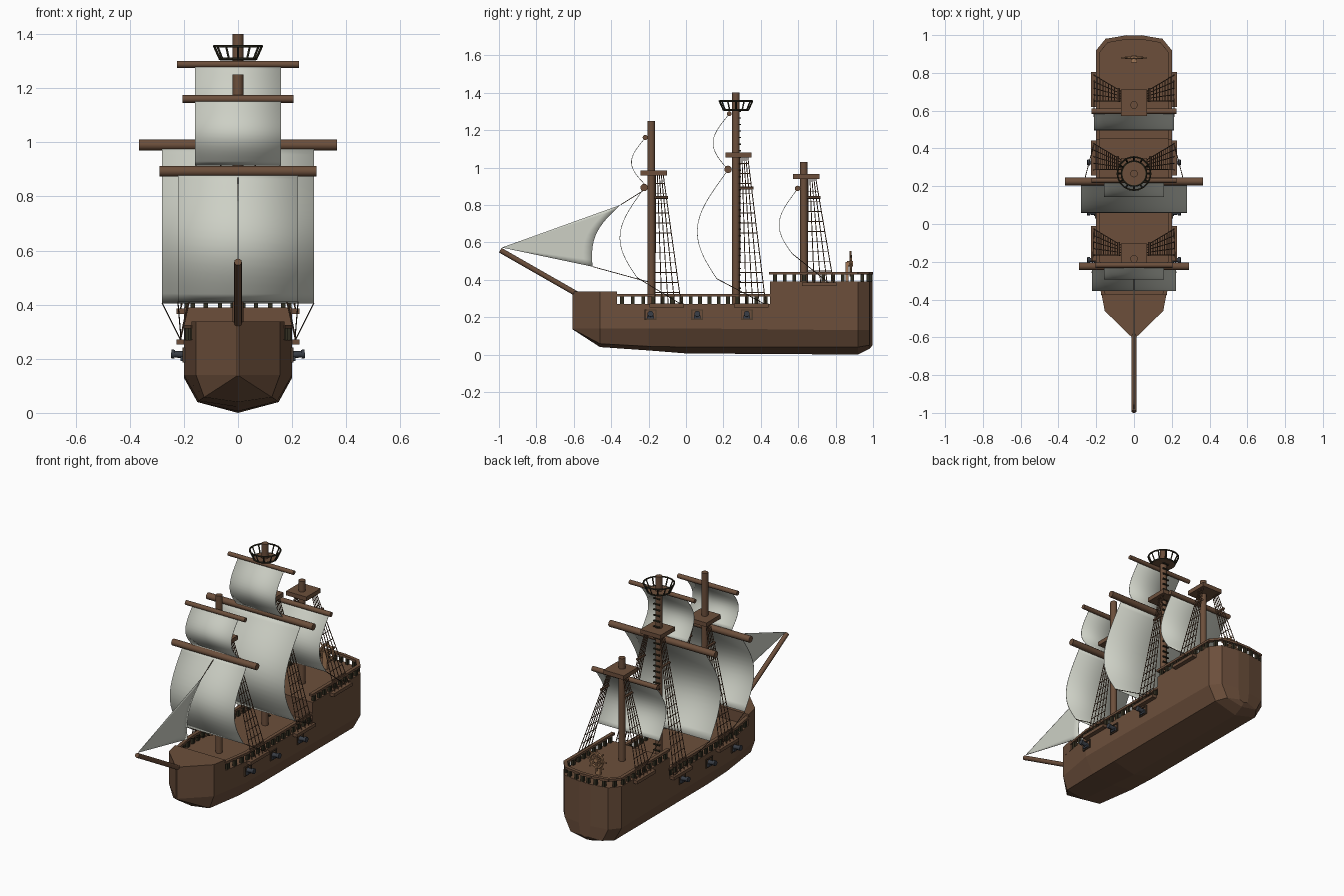
import bpy, bmesh, math
from mathutils import Vector, Matrix

if "Cube" in bpy.data.objects:
    bpy.data.objects.remove(bpy.data.objects["Cube"])


def material(name, rgb):
    m = bpy.data.materials.new(name)
    m.diffuse_color = (*rgb, 1)
    m.use_nodes = True
    m.node_tree.nodes["Principled BSDF"].inputs["Base Color"].default_value = m.diffuse_color
    return m


WOOD = material("brown wood", (0.15, 0.078, 0.044))
NET = material("brown rope", (0.145, 0.075, 0.04))
ROPE = material("dark rope", (0.075, 0.045, 0.026))
DARK = material("blackened wood", (0.03, 0.026, 0.014))
SAIL = material("grey white canvas", (0.61, 0.63, 0.56))
IRON = material("slate iron", (0.04, 0.047, 0.06))
TAN = material("light wood", (0.36, 0.19, 0.095))


def finish(name, bm, mat, smooth=False, normals=True):
    if normals:
        bmesh.ops.recalc_face_normals(bm, faces=bm.faces)
    me = bpy.data.meshes.new(name)
    bm.to_mesh(me)
    bm.free()
    me.materials.append(mat)
    ob = bpy.data.objects.new(name, me)
    bpy.context.collection.objects.link(ob)
    if smooth:
        bpy.context.view_layer.objects.active = ob
        ob.select_set(True)
        bpy.ops.object.shade_smooth_by_angle(angle=math.radians(40))
        ob.select_set(False)
    return ob


def rod(bm, a, b, r, n=6, r2=None):
    a, b = Vector(a), Vector(b)
    d = b - a
    mat = Matrix.Translation((a + b) / 2) @ d.to_track_quat('Z', 'Y').to_matrix().to_4x4()
    bmesh.ops.create_cone(bm, cap_ends=True, segments=n, radius1=r,
                          radius2=r if r2 is None else r2, depth=d.length, matrix=mat)


def box(bm, c, s):
    bmesh.ops.create_cube(bm, size=1, matrix=Matrix.Translation(c) @ Matrix.Diagonal((*s, 1)))


def ring(bm, c, R, r, n=20, axis='Z', sides=6):
    def p(i):
        t = 2 * math.pi * i / n
        u, v = R * math.cos(t), R * math.sin(t)
        return Vector(c) + (Vector((u, v, 0)) if axis == 'Z' else Vector((u, 0, v)))
    for i in range(n):
        rod(bm, p(i), p(i + 1), r, sides)


# hull: lofted stations (y, half width, chine z, bilge half width, bilge z, keel z)
DECK = 0.27
stations = [(-0.607, 0.004, 0.14, 0.003, 0.137, 0.135), (-0.46, 0.155, 0.14, 0.125, 0.058, 0.04),
            (-0.2, 0.2, 0.14, 0.145, 0.044, 0.022), (0, 0.2, 0.14, 0.15, 0.04, 0.006),
            (0.92, 0.2, 0.13, 0.15, 0.04, 0), (0.98, 0.15, 0.13, 0.11, 0.05, 0.03),
            (0.998, 0.04, 0.13, 0.03, 0.06, 0.05)]
bm = bmesh.new()
rings = []
for y, w, zc, lw, lz, kz in stations:
    half = [(w, DECK), (w, zc), (lw, lz)]
    pts = half + [(0, kz)] + [(-x, z) for x, z in reversed(half)]
    rings.append([bm.verts.new((x, y, z)) for x, z in pts])
for A, B in zip(rings, rings[1:]):
    for i in range(7):
        j = (i + 1) % 7
        bm.faces.new((A[i], A[j], B[j], B[i]))
bm.faces.new(rings[0])
bm.faces.new(rings[-1])
finish("hull", bm, WOOD)


def raised_deck(name, half, top):
    bm = bmesh.new()
    pts = half + [(-x, y) for x, y in reversed(half)]
    f = bm.faces.new([bm.verts.new((x, y, DECK)) for x, y in pts])
    up = bmesh.ops.extrude_face_region(bm, geom=[f])
    bmesh.ops.translate(bm, vec=(0, 0, top - DECK),
                        verts=[v for v in up['geom'] if isinstance(v, bmesh.types.BMVert)])
    finish(name, bm, WOOD)


raised_deck("forecastle", [(0.004, -0.607), (0.155, -0.46), (0.172, -0.37)], 0.338)
raised_deck("quarterdeck", [(0.2, 0.45), (0.2, 0.92), (0.15, 0.98), (0.04, 0.998)], 0.39)


# railings: top beam with darker square posts
def railing(name, path, z0, z1):
    bm, posts = bmesh.new(), bmesh.new()
    for a, b in zip(path, path[1:]):
        a, b = Vector(a), Vector(b)
        d = b - a
        m = (a + b) / 2
        rot = Matrix.Rotation(math.atan2(d.y, d.x), 4, 'Z')
        bmesh.ops.create_cube(bm, size=1, matrix=Matrix.Translation((m.x, m.y, z1 - 0.007)) @ rot
                              @ Matrix.Diagonal((d.length + 0.012, 0.022, 0.014, 1)))
        n = max(1, round(d.length / 0.05))
        for i in range(n):
            p = a.lerp(b, (i + 0.5) / n)
            box(posts, (p.x, p.y, (z0 + z1 - 0.014) / 2), (0.016, 0.02, z1 - z0 - 0.012))
    finish(name, bm, WOOD)
    finish(name + "_posts", posts, DARK)


for s, side in ((1, "left"), (-1, "right")):
    railing(side + "_waist_rail", [(s * 0.163, -0.37), (s * 0.19, -0.2), (s * 0.19, 0.45)], DECK, 0.325)
q = [(0.19, 0.45), (0.19, 0.915), (0.145, 0.97), (0.04, 0.988)]
railing("quarterdeck_rail", q + [(-x, y) for x, y in reversed(q)], 0.39, 0.442)

# masts with square tops: (name, y, base, top, platform z, channel z, spreader z)
masts = [("fore", -0.185, 0.25, 1.25, 0.97, 0.262, 0.84), ("main", 0.267, 0.25, 1.4, 1.066, 0.262, 0.89),
         ("mizzen", 0.63, 0.37, 1.03, 0.952, 0.376, 0.84)]
for name, y, z0, z1, zp, zc, zs in masts:
    bm = bmesh.new()
    rod(bm, (0, y, z0), (0, y, z1), 0.02, 14)
    finish(name + "_mast", bm, WOOD, True)
    bm = bmesh.new()
    box(bm, (0, y + 0.013, zp), (0.14, 0.14, 0.026))
    for s in (1, -1):
        box(bm, (s * 0.21, y + 0.082, zc), (0.035, 0.185, 0.02))
    finish(name + "_top_and_channels", bm, WOOD)
    # shrouds and ratlines
    bm = bmesh.new()
    bars = bmesh.new()
    for s in (1, -1):
        def at(k, z):
            t = (z - zc) / (zp - zc)
            low = Vector((s * 0.215, y + 0.02 + 0.14 * k, zc))
            return low.lerp(Vector((s * 0.05, y + 0.022 + 0.04 * k, zp)), t)
        for i in range(5):
            rod(bm, at(i / 4, zc), at(i / 4, zp), 0.0026, 5)
        n = int((zp - zc - 0.06) / 0.053)
        for i in range(n):
            z = zc + 0.07 + 0.053 * i
            rod(bm, at(0, z), at(1, z), 0.0023, 5)
        rod(bars, at(-0.1, zs), at(1.15, zs), 0.008, 6)
    finish(name + "_shrouds", bm, NET, True)
    finish(name + "_shroud_bars", bars, WOOD)


def thicken(ob):
    mod = ob.modifiers.new("cloth", 'SOLIDIFY')
    mod.thickness, mod.offset = 0.003, 0


# yards and square sails: name, yard y, z, half length, radius, sail half width, foot y, foot z, belly
sails = [("fore_course", -0.224, 0.893, 0.29, 0.02, 0.222, -0.26, 0.41, 0.11),
         ("fore_topsail", -0.218, 1.16, 0.205, 0.014, 0.158, -0.225, 0.915, 0.07),
         ("main_course", 0.225, 0.99, 0.365, 0.02, 0.28, 0.165, 0.405, 0.132),
         ("main_topsail", 0.231, 1.288, 0.225, 0.013, 0.158, 0.215, 1.0, 0.078),
         ("mizzen_course", 0.597, 0.888, 0.225, 0.015, 0.212, 0.567, 0.54, 0.083)]
for name, y, z, L, r, w, fy, fz, belly in sails:
    bm = bmesh.new()
    rod(bm, (-L, y, z), (L, y, z), r, 12)
    finish(name + "_yard", bm, WOOD, True)
    bm = bmesh.new()
    rows = []
    for i in range(17):
        t = i / 16
        yy = y + (fy - y) * t - belly * math.sin(math.pi * t ** 1.08)
        rows.append([bm.verts.new((x, yy, z + (fz - z) * t)) for x in (-w, 0, w)])
    for A, B in zip(rows, rows[1:]):
        for j in (0, 1):
            bm.faces.new((A[j], B[j], B[j + 1], A[j + 1]))
    thicken(finish(name + "_sail", bm, SAIL, True, False))

# bowsprit, and the triangular jib with a hollow trailing edge
bm = bmesh.new()
rod(bm, (0, -0.58, 0.322), (0, -0.993, 0.558), 0.014, 12)
finish("bowsprit", bm, WOOD, True)
bm = bmesh.new()
tip, head, foot = Vector((0, -0.985, 0.572)), Vector((0, -0.35, 0.8)), Vector((0, -0.5, 0.47))
N = 10
rows = []
for i in range(N + 1):
    v = i / N
    edge = head.lerp(foot, v) + Vector((0, -0.055, 0.01)) * math.sin(math.pi * v)
    row = []
    for j in range(1, N + 1):
        row.append(bm.verts.new(tip.lerp(edge, j / N)))
    rows.append(row)
apex = bm.verts.new(tip)
for A, B in zip(rows, rows[1:]):
    bm.faces.new((apex, A[0], B[0]))
    for j in range(N - 1):
        bm.faces.new((A[j], A[j + 1], B[j + 1], B[j]))
thicken(finish("jib_sail", bm, SAIL, True))

# running ropes: jib stay and sheet, course sheets
bm = bmesh.new()
rod(bm, head, (0, -0.19, 0.9), 0.0022, 5)
rod(bm, foot, (0, -0.19, 0.385), 0.0022, 5)
for s in (1, -1):
    for a, b in (((0.222, -0.26, 0.41), (0.21, -0.02, 0.265)), ((0.28, 0.165, 0.405), (0.21, 0.43, 0.265)),
                 ((0.212, 0.567, 0.54), (0.21, 0.76, 0.385)), ((0.155, -0.225, 0.915), (0.155, -0.224, 0.895))):
        rod(bm, (s * a[0], a[1], a[2]), (s * b[0], b[1], b[2]), 0.0022, 5)
finish("sheets", bm, ROPE, True)

# crow's nest: floor, two rings and slanted posts
MY = 0.267
bm = bmesh.new()
rod(bm, (0, MY, 1.302), (0, MY, 1.31), 0.066, 20)
finish("nest_floor", bm, WOOD)
bm = bmesh.new()
ring(bm, (0, MY, 1.308), 0.066, 0.005)
ring(bm, (0, MY, 1.355), 0.088, 0.005)
for i in range(12):
    c, s = math.cos(i * math.pi / 6), math.sin(i * math.pi / 6)
    rod(bm, (0.066 * c, MY + 0.066 * s, 1.306), (0.088 * c, MY + 0.088 * s, 1.355), 0.0045, 4)
finish("nest_basket", bm, DARK)

# ladder rungs up the back of the main mast
bm = bmesh.new()
for i in range(29):
    box(bm, (0, MY + 0.021, 0.32 + i * 0.035), (0.042, 0.01, 0.007))
finish("mast_rungs", bm, DARK)

# cannons in framed ports
guns, frames = bmesh.new(), bmesh.new()
for y in (-0.19, 0.06, 0.325):
    for s in (1, -1):
        rod(guns, (s * 0.18, y, 0.212), (s * 0.235, y, 0.217), 0.016, 10, 0.011)
        rod(guns, (s * 0.233, y, 0.217), (s * 0.247, y, 0.218), 0.016, 10)
        box(guns, (s * 0.205, y, 0.2), (0.016, 0.036, 0.016))
        for d in (-1, 1):
            box(frames, (s * 0.201, y + d * 0.029, 0.214), (0.01, 0.006, 0.056))
            box(frames, (s * 0.201, y, 0.214 + d * 0.025), (0.01, 0.06, 0.006))
finish("cannons", guns, IRON, True)
finish("gun_ports", frames, ROPE)

# steering wheel on its stand
bm = bmesh.new()
WY, WZ = 0.88, 0.485
ring(bm, (0, WY, WZ), 0.043, 0.008, 16, 'Y')
for i in range(8):
    c, s = math.cos(i * math.pi / 4), math.sin(i * math.pi / 4)
    rod(bm, (0, WY, WZ), (0.068 * c, WY, WZ + 0.068 * s), 0.005, 6)
rod(bm, (0, WY - 0.018, WZ), (0, WY + 0.012, WZ), 0.014, 10)
box(bm, (0, WY - 0.018, 0.44), (0.03, 0.016, 0.11))
finish("steering_wheel", bm, TAN, True)
